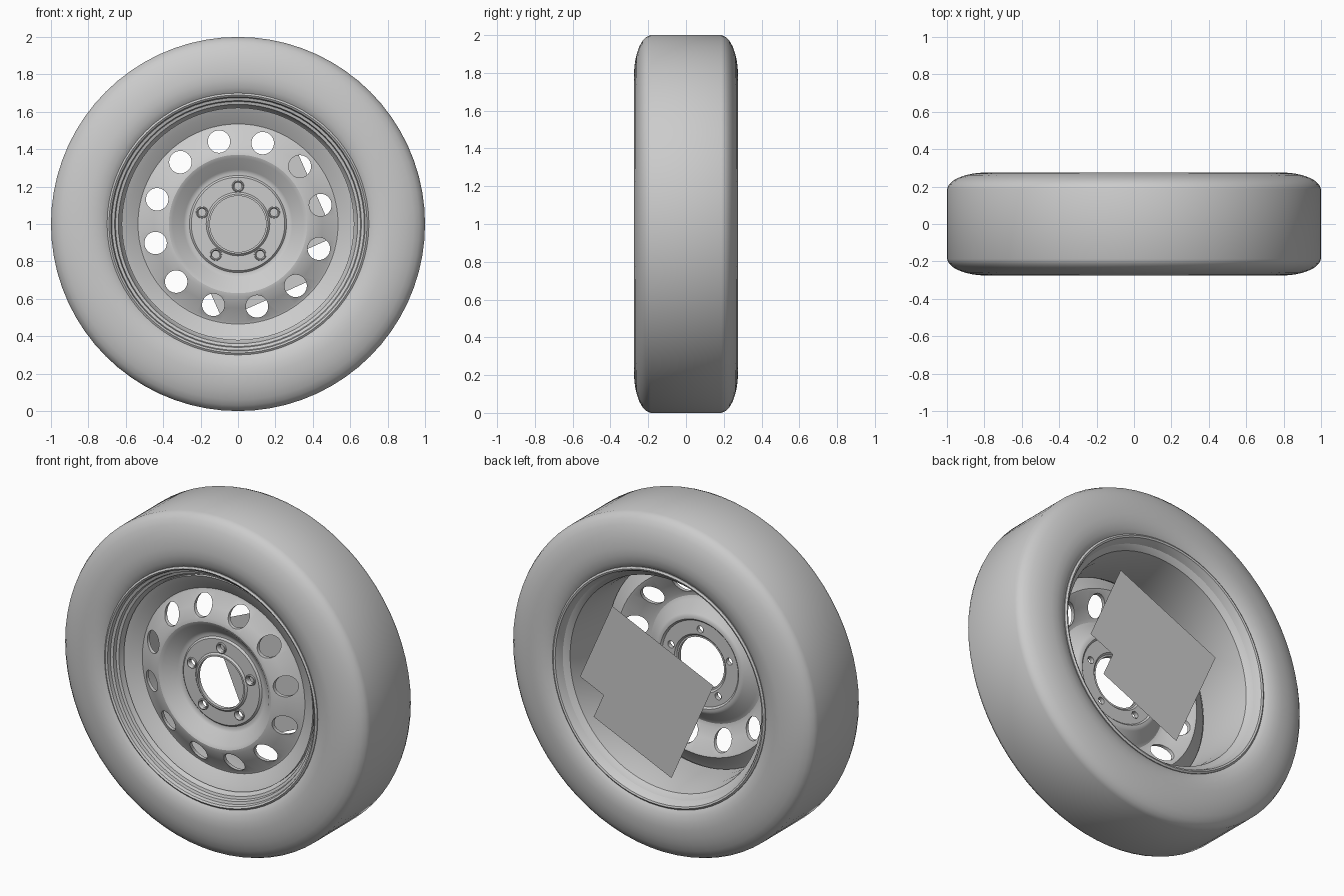
import bpy, bmesh, math
from mathutils import Matrix, Vector

if "Cube" in bpy.data.objects:
    bpy.data.objects.remove(bpy.data.objects["Cube"])

CENTRE = Vector((0, 0, 1))


def finish(bm, name, angle=30):
    bmesh.ops.recalc_face_normals(bm, faces=bm.faces)
    me = bpy.data.meshes.new(name)
    bm.to_mesh(me)
    bm.free()
    ob = bpy.data.objects.new(name, me)
    bpy.context.collection.objects.link(ob)
    smooth(ob, angle)
    return ob


def smooth(ob, angle=30):
    for p in ob.data.polygons:
        p.use_smooth = True
    ob.data.set_sharp_from_angle(angle=math.radians(angle))


def lathe(name, profile, closed=False, n=72, at=(0, 0), angle=30):
    """Spin (radius, y) points around a y axis placed at (x, z) from the hub."""
    bm = bmesh.new()
    rings = []
    for i in range(n):
        t = 2 * math.pi * i / n
        rings.append([bm.verts.new((at[0] + r * math.cos(t), y,
                                    1 + at[1] + r * math.sin(t))) for r, y in profile])
    m = len(profile)
    for i in range(n):
        a, b = rings[i], rings[(i + 1) % n]
        for j in range(m if closed else m - 1):
            k = (j + 1) % m
            bm.faces.new((a[j], a[k], b[k], b[j]))
    return finish(bm, name, angle)


def polar(r, deg):
    return r * math.cos(math.radians(deg)), r * math.sin(math.radians(deg))


# Tyre: half section mirrored across the middle
half = [(0.685, 0.235), (0.70, 0.25), (0.73, 0.265), (0.77, 0.274), (0.81, 0.275),
        (0.86, 0.27), (0.90, 0.261), (0.94, 0.247), (0.97, 0.23), (0.99, 0.21), (1.0, 0.187)]
lathe("tyre", half + [(r, -y) for r, y in reversed(half)])

# Rim barrel: stepped front lip, drop centre, stepped back lip
lathe("rim_barrel", [
    (0.70, -0.235), (0.70, -0.255), (0.69, -0.262), (0.68, -0.255), (0.675, -0.235),
    (0.66, -0.23), (0.655, -0.21), (0.64, -0.205), (0.63, -0.17), (0.615, -0.15),
    (0.61, -0.05), (0.615, 0.10), (0.63, 0.19), (0.645, 0.205), (0.66, 0.215),
    (0.67, 0.24), (0.68, 0.258), (0.69, 0.262), (0.70, 0.255), (0.70, 0.235),
    (0.68, 0.21), (0.645, 0.19), (0.63, 0.09), (0.625, -0.05), (0.635, -0.14),
    (0.66, -0.20)], closed=True)

# Wheel disc: outer dish, holed ring, hub recess and hub face
front = [(0.622, -0.185), (0.59, -0.17), (0.535, -0.135), (0.525, -0.138), (0.45, -0.185),
         (0.39, -0.215), (0.37, -0.218), (0.35, -0.21), (0.29, -0.152), (0.275, -0.145),
         (0.26, -0.145), (0.25, -0.155), (0.17, -0.155), (0.16, -0.165), (0.15, -0.165)]
disc = lathe("wheel_disc", front + [(r, y + 0.022) for r, y in reversed(front)], closed=True)

# Cutter for the twelve vent holes and five bolt holes
lugs = [polar(0.202, 90 + 72 * i) for i in range(5)]
vents = [polar(0.452, 13 + 30 * i) for i in range(12)]
bm = bmesh.new()
for pts, rad, n in ((vents, 0.06, 32), (lugs, 0.021, 20)):
    for x, z in pts:
        mat = Matrix.Translation(CENTRE + Vector((x, -0.17, z))) @ Matrix.Rotation(math.pi / 2, 4, 'X')
        bmesh.ops.create_cone(bm, cap_ends=True, segments=n, radius1=rad, radius2=rad,
                              depth=0.3, matrix=mat)
cutter = finish(bm, "hole_cutter")
cutter.hide_render = True
mod = disc.modifiers.new("holes", 'BOOLEAN')
mod.operation, mod.solver, mod.object = 'DIFFERENCE', 'EXACT', cutter
bpy.context.view_layer.objects.active = disc
bpy.ops.object.modifier_apply(modifier=mod.name)
bpy.data.objects.remove(cutter)
smooth(disc)

# Raised collars around the bolt holes
for i, p in enumerate(lugs):
    lathe(f"bolt_collar_{i + 1}", [(0.033, -0.15), (0.031, -0.163), (0.026, -0.165),
                                   (0.02, -0.156), (0.02, -0.133)], n=20, at=p)

# Flat notched plate behind the hub, turned 24 degrees
bm = bmesh.new()
u, v = Vector((0.914, 0, 0.407)), Vector((0.407, 0, -0.914))
corner = Vector((-0.36, 0.255, 1.11))
outline = [(0, 0), (0.73, 0), (0.73, 0.52), (0.56, 0.52), (0.56, 0.68), (0, 0.68)]
bm.faces.new([bm.verts.new(corner + u * a + v * b) for a, b in outline])
finish(bm, "back_plate")
